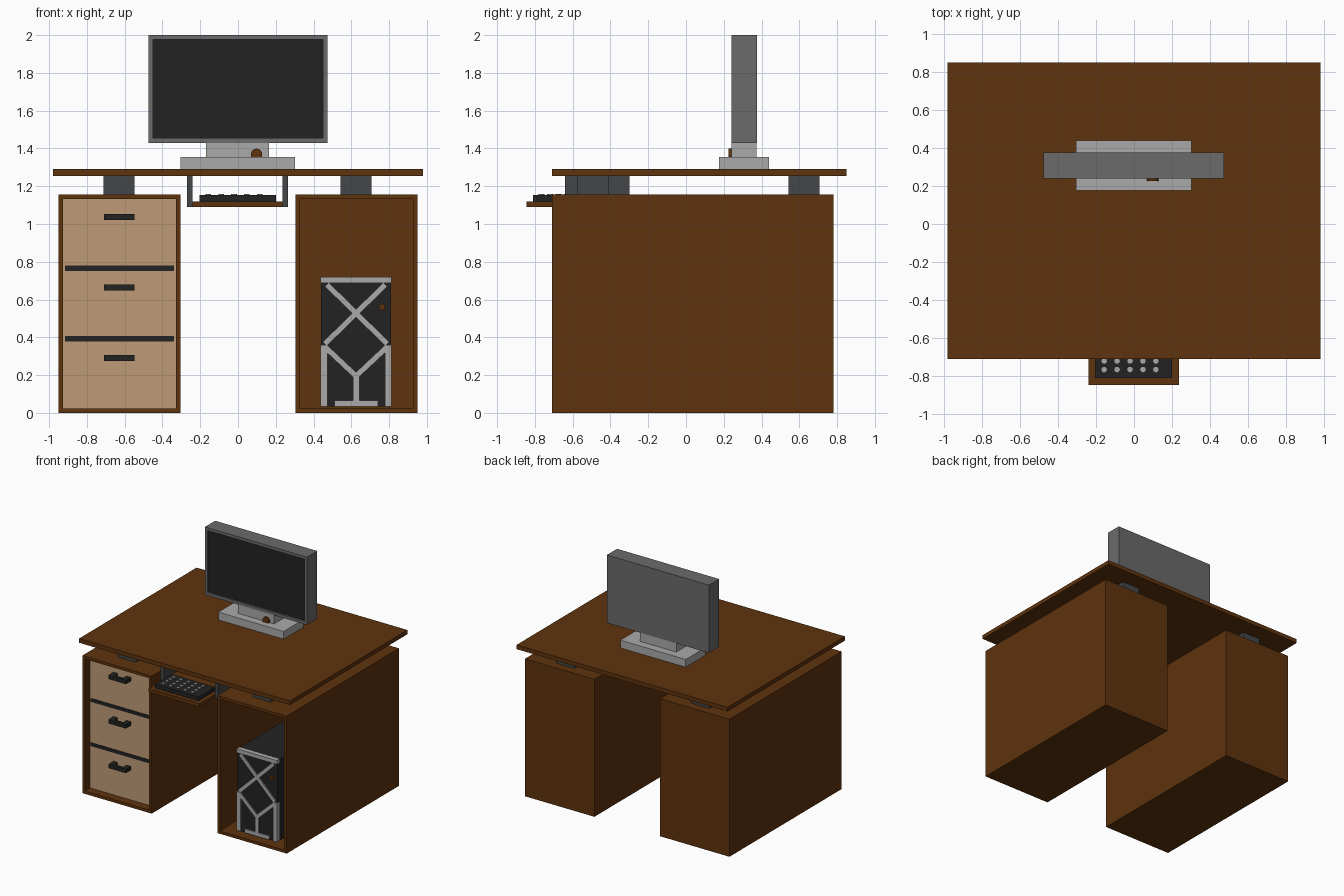
import bpy, bmesh, math
from mathutils import Matrix, Vector

if "Cube" in bpy.data.objects:
    bpy.data.objects.remove(bpy.data.objects["Cube"])


def material(name, rgb):
    m = bpy.data.materials.new(name)
    m.use_nodes = True
    m.diffuse_color = (*rgb, 1)
    m.node_tree.nodes["Principled BSDF"].inputs["Base Color"].default_value = (*rgb, 1)
    return m


WOOD = material("brown wood", (0.112, 0.033, 0.004))
TAN = material("tan wood", (0.52, 0.33, 0.185))
BLACK = material("black", (0.0165, 0.0165, 0.0165))
DARK = material("dark grey metal", (0.058, 0.061, 0.063))
GREY = material("grey plastic", (0.15, 0.145, 0.148))
LIGHT = material("light grey", (0.40, 0.40, 0.40))


def finish(name, bm, *mats):
    bmesh.ops.recalc_face_normals(bm, faces=bm.faces)
    me = bpy.data.meshes.new(name)
    bm.to_mesh(me)
    bm.free()
    for m in mats:
        me.materials.append(m)
    ob = bpy.data.objects.new(name, me)
    bpy.context.collection.objects.link(ob)
    return ob


def add_box(bm, x, y, z):
    size = Vector((x[1] - x[0], y[1] - y[0], z[1] - z[0]))
    mid = Vector((sum(x), sum(y), sum(z))) / 2
    mat = Matrix.Translation(mid) @ Matrix.Diagonal((*size, 1))
    bmesh.ops.create_cube(bm, size=1, matrix=mat)


def box(name, mat, x, y, z):
    bm = bmesh.new()
    add_box(bm, x, y, z)
    return finish(name, bm, mat)


def recessed_box(name, x, y, z, rim, depth, mat, floor_mat):
    """Box whose front face is inset by a rim and pushed back."""
    bm = bmesh.new()
    add_box(bm, x, y, z)
    bm.normal_update()
    front = min(bm.faces, key=lambda f: f.calc_center_median().y)
    bmesh.ops.inset_individual(bm, faces=[front], thickness=rim)
    floor = bmesh.ops.extrude_discrete_faces(bm, faces=[front])["faces"][0]
    bmesh.ops.translate(bm, verts=floor.verts, vec=(0, depth, 0))
    floor.material_index = 1
    return finish(name, bm, mat, floor_mat)


def add_bar(bm, p, q, width, y):
    """Flat bar between two (x, z) points."""
    p, q = Vector((p[0], 0, p[1])), Vector((q[0], 0, q[1]))
    d = q - p
    mat = (Matrix.Translation((p + q) / 2 + Vector((0, sum(y) / 2, 0)))
           @ Matrix.Rotation(-math.atan2(d.z, d.x), 4, 'Y')
           @ Matrix.Diagonal((d.length, y[1] - y[0], width, 1)))
    bmesh.ops.create_cube(bm, size=1, matrix=mat)


def button(name, x, y, z, r):
    bm = bmesh.new()
    mat = Matrix.Translation((x, y, z)) @ Matrix.Rotation(math.pi / 2, 4, 'X')
    bmesh.ops.create_cone(bm, cap_ends=True, segments=16, radius1=r, radius2=r,
                          depth=0.02, matrix=mat)
    return finish(name, bm, WOOD)


# Desk top and its two cabinets
box("desk_top", WOOD, (-0.98, 0.98), (-0.71, 0.85), (1.255, 1.29))
CAB_Y, CAB_Z = (-0.71, 0.78), (0, 1.155)
recessed_box("drawer_cabinet", (-0.95, -0.305), CAB_Y, CAB_Z, 0.033, 0.07, WOOD, TAN)
recessed_box("computer_cabinet", (0.305, 0.95), CAB_Y, CAB_Z, 0.033, 1.457, WOOD, WOOD)

# Spacers between cabinets and top
for side, sx in (("right", -0.63), ("left", 0.625)):
    for end, sy in (("front", -0.4925), ("back", 0.625)):
        box(f"{side}_{end}_spacer", DARK, (sx - 0.083, sx + 0.083),
            (sy - 0.083, sy + 0.083), (1.155, 1.255))

# Drawer gaps and handles
for i, z in enumerate((0.393, 0.765)):
    box(f"drawer_gap_{i + 1}", BLACK, (-0.917, -0.338), (-0.645, -0.639), (z - 0.014, z + 0.014))
for i, z in enumerate((0.29, 0.665, 1.038)):
    bm = bmesh.new()
    hz = (z - 0.016, z + 0.016)
    add_box(bm, (-0.71, -0.547), (-0.708, -0.68), hz)
    for hx in (-0.71, -0.587):
        add_box(bm, (hx, hx + 0.04), (-0.68, -0.639), hz)
    finish(f"drawer_handle_{i + 1}", bm, BLACK)

# Keyboard tray with hanging brackets
box("keyboard_tray", WOOD, (-0.24, 0.236), (-0.845, -0.30), (1.09, 1.12))
for side, x in (("right", -0.27), ("left", 0.236)):
    box(f"{side}_tray_bracket", DARK, (x, x + 0.03), (-0.64, -0.30), (1.09, 1.255))
box("keyboard", BLACK, (-0.205, 0.2), (-0.81, -0.59), (1.12, 1.153))
bm = bmesh.new()
for col in range(5):
    for row in range(4):
        kx, ky = -0.157 + 0.068 * col, -0.765 + 0.045 * row
        mat = Matrix.Translation((kx, ky, 1.154))
        bmesh.ops.create_cone(bm, cap_ends=True, segments=8, radius1=0.015,
                              radius2=0.015, depth=0.008, matrix=mat)
finish("keyboard_keys", bm, LIGHT)

# Monitor
box("monitor_base", LIGHT, (-0.305, 0.302), (0.175, 0.44), (1.29, 1.355))
box("monitor_neck", LIGHT, (-0.17, 0.165), (0.242, 0.372), (1.355, 1.43))
recessed_box("monitor_screen", (-0.475, 0.473), (0.24, 0.375), (1.43, 2.0),
             0.034, 0.015, GREY, BLACK)
button("monitor_button", 0.098, 0.236, 1.369, 0.03)

# Computer tower with a lattice on its front
box("computer_tower", BLACK, (0.44, 0.81), (-0.635, 0.60), (0.034, 0.718))
Y = (-0.645, -0.634)
bm = bmesh.new()
for x in ((0.438, 0.475), (0.777, 0.812)):
    add_box(bm, x, (-0.645, -0.61), (0.034, 0.36))
add_box(bm, (0.438, 0.812), (-0.645, -0.61), (0.687, 0.72))
for s in (-1, 1):
    cx = 0.625
    add_bar(bm, (cx - s * 0.155, 0.68), (cx + s * 0.165, 0.365), 0.03, Y)
    add_bar(bm, (cx + s * 0.165, 0.35), (cx, 0.195), 0.03, Y)
add_box(bm, (0.608, 0.642), Y, (0.06, 0.20))
add_box(bm, (0.51, 0.74), Y, (0.034, 0.065))
finish("tower_lattice", bm, LIGHT)
button("tower_button", 0.762, -0.634, 0.56, 0.017)
